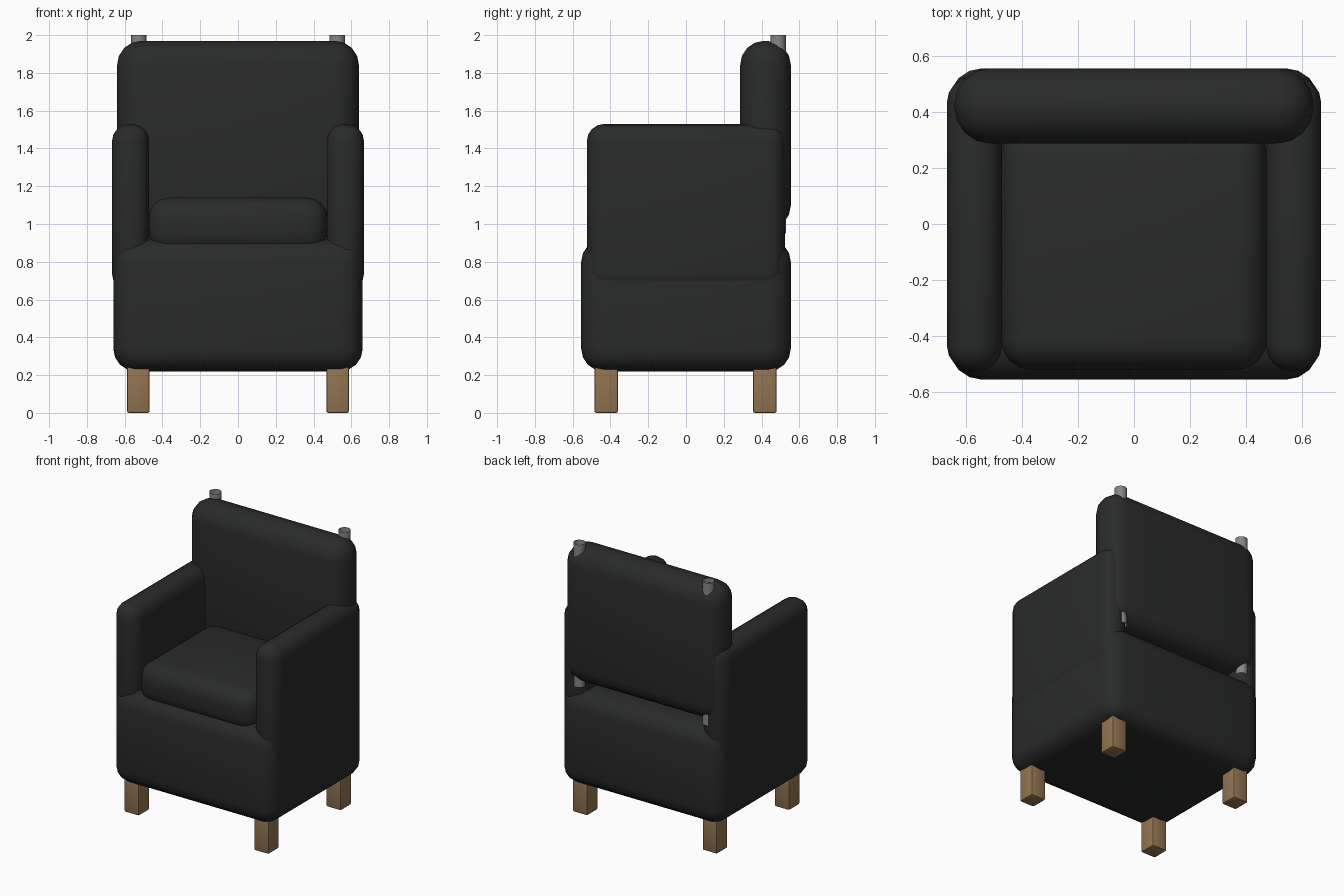
import bpy, bmesh, math

if "Cube" in bpy.data.objects:
    bpy.data.objects.remove(bpy.data.objects["Cube"])


def material(name, color):
    m = bpy.data.materials.new(name)
    m.diffuse_color = (*color, 1)
    m.use_nodes = True
    m.node_tree.nodes["Principled BSDF"].inputs["Base Color"].default_value = m.diffuse_color
    return m


fabric = material("black_fabric", (0.022, 0.023, 0.023))
wood = material("wood", (0.30, 0.18, 0.085))
metal = material("metal", (0.25, 0.24, 0.23))


def finish(name, bm, mat, angle):
    mesh = bpy.data.meshes.new(name)
    bm.to_mesh(mesh)
    bm.free()
    obj = bpy.data.objects.new(name, mesh)
    bpy.context.collection.objects.link(obj)
    mesh.materials.append(mat)
    bpy.ops.object.select_all(action='DESELECT')
    obj.select_set(True)
    bpy.context.view_layer.objects.active = obj
    bpy.ops.object.shade_smooth_by_angle(angle=math.radians(angle))
    return obj


def rounded_box(name, x, y, z, radius, mat, segments=4):
    """Box spanning the given (min, max) ranges with rounded edges."""
    bm = bmesh.new()
    bmesh.ops.create_cube(bm, size=1)
    for v in bm.verts:
        for i, (lo, hi) in enumerate((x, y, z)):
            v.co[i] = lo if v.co[i] < 0 else hi
    bmesh.ops.bevel(bm, geom=bm.edges[:], offset=radius, segments=segments,
                    profile=0.5, affect='EDGES', clamp_overlap=True)
    return finish(name, bm, mat, 40)


def tube(name, x, y, z0, z1, radius):
    """Open thin tube."""
    bm = bmesh.new()
    bmesh.ops.create_cone(bm, cap_ends=False, segments=24, radius1=radius,
                          radius2=radius, depth=z1 - z0)
    bmesh.ops.translate(bm, verts=bm.verts[:], vec=(x, y, (z0 + z1) / 2))
    return finish(name, bm, metal, 40)


# Upholstered body
rounded_box("base", (-0.66, 0.66), (-0.555, 0.555), (0.22, 0.92), 0.12, fabric)
rounded_box("seat_cushion", (-0.475, 0.475), (-0.52, 0.35), (0.84, 1.14), 0.11, fabric)
rounded_box("backrest", (-0.64, 0.64), (0.287, 0.555), (0.97, 1.97), 0.128, fabric)

for side, s in (("left", -1), ("right", 1)):
    # Armrests
    rounded_box(side + "_armrest", tuple(sorted((s * 0.47, s * 0.667))),
                (-0.525, 0.525), (0.645, 1.53), 0.092, fabric)
    # Back support posts
    tube(side + "_back_post", s * 0.525, 0.488, 0.95, 2.0, 0.041)
    # Legs
    for end, y in (("front", (-0.485, -0.36)), ("rear", (0.355, 0.48))):
        rounded_box(f"{end}_{side}_leg", tuple(sorted((s * 0.468, s * 0.587))),
                    y, (0, 0.33), 0.01, wood, 2)
